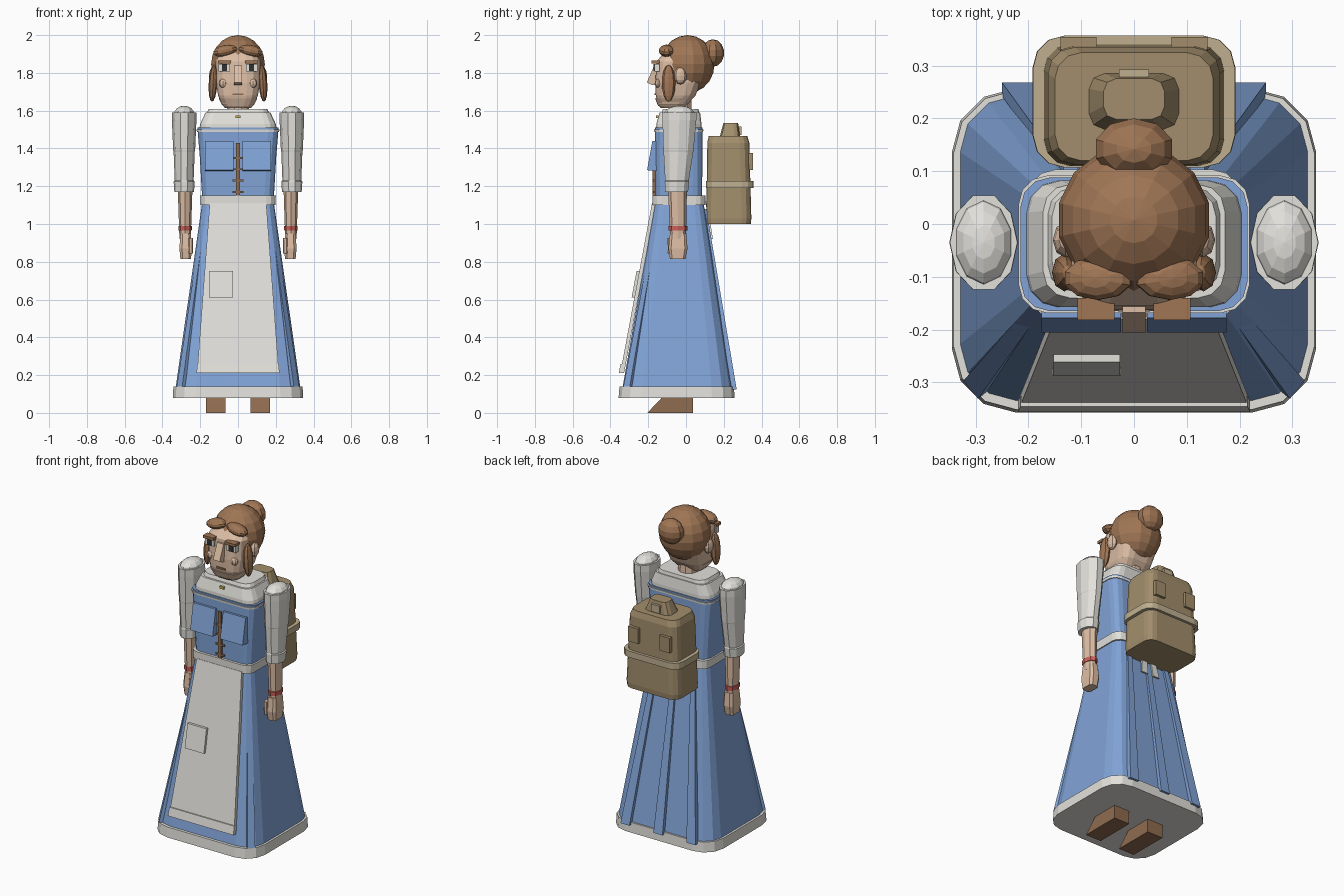
import bpy, bmesh, math
from mathutils import Vector, Matrix


def mat(name, c):
    m = bpy.data.materials.new(name)
    m.diffuse_color = (*c, 1)
    return m


BLUE = mat("blue", (0.22, 0.37, 0.68))
CREAM = mat("cream", (0.76, 0.75, 0.71))
HAIR = mat("hair", (0.35, 0.18, 0.09))
SKIN = mat("skin", (0.73, 0.52, 0.38))
TAN = mat("tan", (0.36, 0.27, 0.15))
STRAP = mat("strap", (0.52, 0.43, 0.28))
LEATHER = mat("leather", (0.28, 0.15, 0.08))
RED = mat("red", (0.6, 0.12, 0.1))
DARK = mat("dark", (0.03, 0.03, 0.03))
GOLD = mat("gold", (0.6, 0.45, 0.1))


def finish(name, bm, m):
    bmesh.ops.recalc_face_normals(bm, faces=bm.faces)
    me = bpy.data.meshes.new(name)
    bm.to_mesh(me)
    bm.free()
    ob = bpy.data.objects.new(name, me)
    bpy.context.collection.objects.link(ob)
    me.materials.append(m)
    return ob


def bridge(name, rings, m):
    """Skin a closed solid through rings with equal point counts."""
    bm = bmesh.new()
    rs = [[bm.verts.new(p) for p in r] for r in rings]
    n = len(rs[0])
    for a, b in zip(rs, rs[1:]):
        for i in range(n):
            bm.faces.new((a[i], a[(i + 1) % n], b[(i + 1) % n], b[i]))
    bm.faces.new(rs[0][::-1])
    bm.faces.new(rs[-1])
    return finish(name, bm, m)


def loft(name, secs, m, seg=3, cx=0):
    """Rounded rectangles: (z, half width, y front, y back, corner radius)."""
    rings = []
    for z, hx, y0, y1, r in secs:
        ring = []
        for k, (sx, yc) in enumerate(((1, y1 - r), (-1, y1 - r), (-1, y0 + r), (1, y0 + r))):
            for i in range(seg + 1):
                a = math.pi / 2 * (k + i / seg)
                ring.append((cx + sx * (hx - r) + r * math.cos(a), yc + r * math.sin(a), z))
        rings.append(ring)
    return bridge(name, rings, m)


def oval(name, secs, m, cx, n=10):
    """Elliptical sections: (z, rx, y centre, ry)."""
    return bridge(name, [[(cx + rx * math.cos(2 * math.pi * i / n), cy + ry * math.sin(2 * math.pi * i / n), z)
                          for i in range(n)] for z, rx, cy, ry in secs], m)


def box(name, x0, x1, y0, y1, z0, z1, m):
    return bridge(name, [[(x0, y0, z), (x1, y0, z), (x1, y1, z), (x0, y1, z)] for z in (z0, z1)], m)


def ball(name, c, r, m, u=12, v=8, tilt=0):
    bm = bmesh.new()
    M = Matrix.Translation(c) @ Matrix.Rotation(tilt, 4, 'Y') @ Matrix.Diagonal((*r, 1))
    bmesh.ops.create_uvsphere(bm, u_segments=u, v_segments=v, radius=1, matrix=M)
    return finish(name, bm, m)


def strip(name, top, bot, w0, w1, t, ang, m):
    """Flat bar between two points; ang is the heading of its outward side."""
    side = Vector((-math.sin(ang), math.cos(ang), 0))
    out = Vector((math.cos(ang), math.sin(ang), 0))
    rings = []
    for p, w in ((top, w0), (bot, w1)):
        p = Vector(p)
        rings.append([p + side * w * a + out * t * b for a, b in ((-1, -1), (1, -1), (1, 1), (-1, 1))])
    return bridge(name, rings, m)


def prism(name, prof, x0, x1, m):
    return bridge(name, [[(x, y, z) for y, z in prof] for x in (x0, x1)], m)


# Skirt, hem and pleats
loft("skirt", [(0.1, 0.335, -0.342, 0.25, 0.11), (1.11, 0.19, -0.165, 0.093, 0.05)], BLUE)
loft("skirt_hem", [(0.08, 0.345, -0.357, 0.257, 0.12), (0.14, 0.342, -0.352, 0.254, 0.12)], CREAM)
for x in (-1, 0, 1):
    strip("back_pleat", (x * 0.12, 0.095, 1.08), (x * 0.22, 0.255, 0.125), 0.014, 0.03, 0.013, math.pi / 2, BLUE)
for s in (-1, 1):
    a = math.radians(-90 + s * 50)
    strip("front_pleat", (s * 0.175, -0.148, 1.03), (s * 0.302, -0.308, 0.14), 0.012, 0.022, 0.01, a, BLUE)

# Apron with bottom band and pocket
F = -math.pi / 2
strip("apron", (0, -0.17, 1.11), (0, -0.338, 0.21), 0.15, 0.217, 0.01, F, CREAM)
strip("apron_band", (0, -0.336, 0.26), (0, -0.346, 0.21), 0.215, 0.22, 0.01, F, CREAM)
strip("apron_pocket", (-0.09, -0.25, 0.75), (-0.09, -0.276, 0.61), 0.063, 0.064, 0.012, F, CREAM)

# Waistband and sash tails
loft("waistband", [(1.1, 0.198, -0.178, 0.103, 0.05), (1.15, 0.2, -0.178, 0.103, 0.05)], CREAM)
for s in (-1, 1):
    strip("sash_tail", (s * 0.02, 0.108, 1.12), (s * 0.04, 0.137, 0.92), 0.012, 0.022, 0.005, math.pi / 2, CREAM)

# Bodice, trim, blouse yoke and collar
loft("bodice", [(1.14, 0.19, -0.163, 0.085, 0.05), (1.35, 0.202, -0.165, 0.087, 0.05),
                (1.51, 0.215, -0.165, 0.088, 0.055)], BLUE)
loft("bodice_trim", [(1.488, 0.218, -0.168, 0.091, 0.055), (1.5, 0.219, -0.169, 0.092, 0.055)], CREAM)
loft("blouse_yoke", [(1.5, 0.205, -0.158, 0.082, 0.06), (1.53, 0.2, -0.157, 0.082, 0.06),
                     (1.59, 0.172, -0.14, 0.075, 0.05)], CREAM)
loft("collar", [(1.585, 0.165, -0.13, 0.07, 0.05), (1.61, 0.155, -0.122, 0.066, 0.05)], CREAM)
box("collar_button", -0.014, 0.014, -0.158, -0.14, 1.56, 1.574, GOLD)
for s in (-1, 1):
    prism("chest_flap", [(-0.15, 1.44), (-0.178, 1.44), (-0.206, 1.285), (-0.15, 1.28)], s * 0.025, s * 0.175, BLUE)
box("lacing_bar", -0.01, 0.01, -0.178, -0.155, 1.15, 1.43, LEATHER)
for z in (1.17, 1.23, 1.29, 1.35):
    box("lace", -0.028, 0.028, -0.175, -0.155, z - 0.005, z + 0.005, LEATHER)

# Arms
for s in (-1, 1):
    x = s * 0.285
    oval("sleeve", [(1.17, 0.052, -0.05, 0.064), (1.225, 0.056, -0.048, 0.068), (1.23, 0.05, -0.048, 0.066),
                    (1.385, 0.056, -0.04, 0.083), (1.39, 0.058, -0.04, 0.084), (1.55, 0.065, -0.035, 0.094),
                    (1.59, 0.064, -0.035, 0.094)], CREAM, x)
    ball("sleeve_cap", (x, -0.035, 1.58), (0.057, 0.083, 0.046), CREAM, 10, 8)
    oval("forearm", [(0.92, 0.03, -0.042, 0.042), (1.19, 0.039, -0.045, 0.05)], SKIN, s * 0.28, 8)
    oval("bracelet", [(0.965, 0.035, -0.042, 0.05), (0.99, 0.036, -0.042, 0.051)], RED, s * 0.28, 8)
    loft("hand", [(0.815, 0.028, -0.085, -0.003, 0.012), (0.87, 0.033, -0.093, 0.008, 0.014),
                  (0.95, 0.028, -0.085, 0.002, 0.012)], SKIN, 1, s * 0.277)
    loft("thumb", [(0.845, 0.011, -0.095, -0.06, 0.005), (0.925, 0.013, -0.098, -0.055, 0.005)], SKIN, 1, s * 0.25)

# Neck and head
oval("neck", [(1.56, 0.06, -0.025, 0.06), (1.7, 0.055, -0.025, 0.055)], SKIN, 0, 10)
loft("head", [(1.615, 0.07, -0.135, -0.01, 0.04), (1.635, 0.088, -0.15, 0.01, 0.05), (1.68, 0.105, -0.16, 0.05, 0.06),
              (1.75, 0.118, -0.163, 0.08, 0.07), (1.86, 0.118, -0.155, 0.1, 0.07), (1.93, 0.09, -0.1, 0.09, 0.06)], SKIN)
prism("nose", [(-0.14, 1.84), (-0.168, 1.84), (-0.207, 1.75), (-0.18, 1.735), (-0.14, 1.735)], -0.022, 0.022, SKIN)
box("mouth", -0.03, 0.03, -0.166, -0.14, 1.682, 1.692, LEATHER)
loft("lower_jaw", [(1.625, 0.08, -0.148, 0, 0.05), (1.665, 0.103, -0.164, 0.03, 0.06)], SKIN)

# Face details and hair locks
for s in (-1, 1):
    x = s * 0.072
    box("eye", x - 0.03, x + 0.03, -0.168, -0.14, 1.808, 1.848, CREAM)
    box("pupil", x - 0.014, x + 0.014, -0.172, -0.14, 1.81, 1.846, DARK)
    box("eyebrow", x - 0.035, x + 0.035, -0.182, -0.14, 1.85, 1.866, HAIR)
    ball("cheek", (s * 0.08, -0.148, 1.745), (0.022, 0.018, 0.024), SKIN, 8, 6)
    ball("ear", (s * 0.13, -0.03, 1.785), (0.024, 0.034, 0.046), SKIN, 8, 6)
    ball("forelock", (s * 0.068, -0.103, 1.917), (0.068, 0.042, 0.03), HAIR, 10, 7, s * 0.2)
    ball("side_lock", (s * 0.132, -0.092, 1.745), (0.023, 0.036, 0.098), HAIR, 8, 8, s * -0.06)
ball("hair", (0, 0.008, 1.846), (0.146, 0.143, 0.154), HAIR, 14, 10)
ball("hair_bun", (0, 0.142, 1.905), (0.078, 0.06, 0.073), HAIR, 10, 7)

# Backpack
loft("backpack", [(1.0, 0.175, 0.108, 0.343, 0.05), (1.03, 0.178, 0.107, 0.346, 0.05),
                  (1.43, 0.163, 0.113, 0.335, 0.05), (1.465, 0.15, 0.12, 0.325, 0.05)], TAN)
loft("backpack_band", [(1.19, 0.192, 0.107, 0.357, 0.06), (1.228, 0.191, 0.107, 0.357, 0.06)], STRAP)
loft("pack_top", [(1.46, 0.087, 0.178, 0.286, 0.03), (1.535, 0.058, 0.198, 0.276, 0.025)], TAN, 2)
box("pack_top_tab", -0.028, 0.028, 0.26, 0.293, 1.47, 1.515, STRAP)
for s in (-1, 1):
    x = s * 0.105
    box("buckle", x - 0.034, x + 0.034, 0.325, 0.354, 1.285, 1.375, TAN)

# Shoes
for s in (-1, 1):
    prism("shoe", [(-0.205, 0), (0.038, 0), (0.038, 0.1), (-0.11, 0.1), (-0.155, 0.052)], s * 0.066, s * 0.17, LEATHER)
